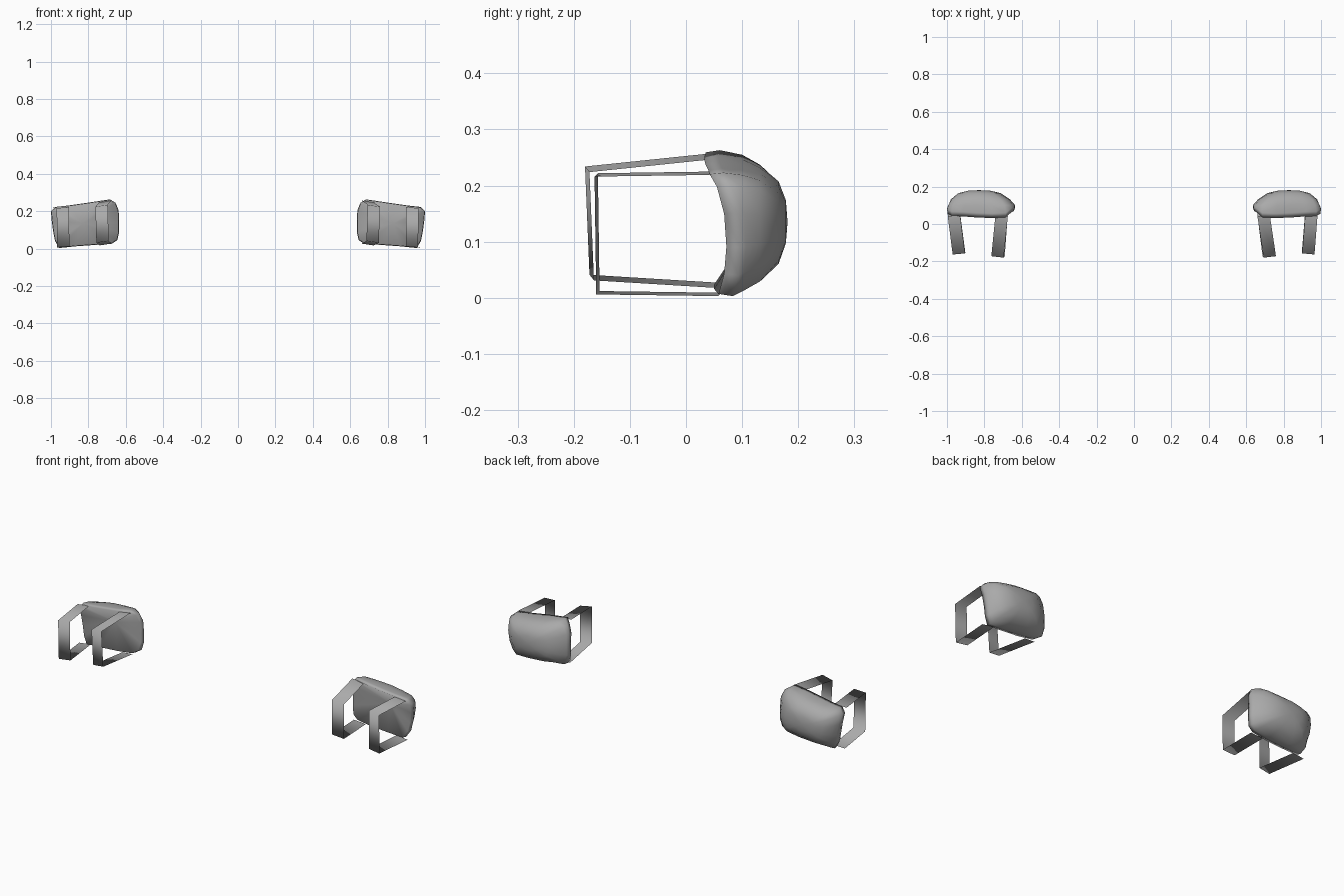
import bpy, bmesh, math
from mathutils import Vector

if "Cube" in bpy.data.objects:
    bpy.data.objects.remove(bpy.data.objects["Cube"])

grey = bpy.data.materials.new("plain grey")
grey.diffuse_color = (0.4, 0.4, 0.4, 1)
grey.use_nodes = True
grey.node_tree.nodes["Principled BSDF"].inputs["Base Color"].default_value = grey.diffuse_color

# Pad outline: x, z of the widest loop and y of the open front edge
OUTLINE = [(.636, .14, .075), (.638, .205, .07), (.655, .245, .06), (.685, .263, .035),
           (.76, .252, .032), (.84, .24, .035), (.91, .23, .04), (.975, .223, .042),
           (1.0, .20, .055), (.996, .15, .068), (.988, .09, .072), (.978, .04, .068),
           (.955, .003, .058), (.87, .012, .05), (.76, .02, .05), (.675, .026, .06),
           (.645, .045, .068), (.635, .09, .075)]
CX, CZ = .828, .135
# Dome rings: scale towards the centre, depth, how far the outline turns into an ellipse
RINGS = [(.96, .1, .1), (.87, .132, .35), (.62, .165, .7), (.32, .178, 1)]

# Straps: centre points from pad top, round the front corners, to pad bottom
STRAPS = {
    "inner_strap": ([(.693, .045, .252), (.726, -.176, .229), (.72, -.168, .036), (.692, .06, .022)],
                    Vector((.033, .004, -.005))),
    "outer_strap": ([(.948, .045, .222), (.932, -.16, .219), (.93, -.157, .009), (.948, .06, .006)],
                    Vector((.033, -.003, -.003))),
}


def finish(bm, name, side):
    for v in bm.verts:
        v.co.x *= side
    bmesh.ops.recalc_face_normals(bm, faces=bm.faces)
    for f in bm.faces:
        f.smooth = True
    mesh = bpy.data.meshes.new(name)
    bm.to_mesh(mesh)
    bm.free()
    obj = bpy.data.objects.new(name, mesh)
    bpy.context.collection.objects.link(obj)
    mesh.materials.append(grey)
    return obj


def ring_point(x, z, scale, roundness):
    dx, dz = x - CX, z - CZ
    angle = math.atan2(dz / .125, dx / .185)
    dx += (.185 * math.cos(angle) - dx) * roundness
    dz += (.122 * math.sin(angle) - dz) * roundness
    return CX + dx * scale, CZ + dz * scale


def make_pad(name, side):
    bm = bmesh.new()
    n = len(OUTLINE)
    # Front rim, then the widest loop just behind it
    loops = [[bm.verts.new((CX + (x - CX) * .98, y, CZ + (z - CZ) * .97)) for x, z, y in OUTLINE],
             [bm.verts.new((x, y + .025, z)) for x, z, y in OUTLINE]]
    # Rounded back
    for scale, depth, roundness in RINGS:
        loop = []
        for x, z, y in OUTLINE:
            px, pz = ring_point(x, z, scale, roundness)
            loop.append(bm.verts.new((px, max(depth, y + .035), pz)))
        loops.append(loop)
    for a, b in zip(loops, loops[1:]):
        for i in range(n):
            j = (i + 1) % n
            bm.faces.new((a[i], a[j], b[j], b[i]))
    tip = bm.verts.new((CX, .181, CZ))
    # Hollow front fanning in to one deep point
    apex = bm.verts.new((CX, .125, CZ))
    for i in range(n):
        j = (i + 1) % n
        bm.faces.new((loops[-1][i], loops[-1][j], tip))
        bm.faces.new((loops[0][j], loops[0][i], apex))
    return finish(bm, name, side)


def make_strap(name, side, path, half):
    bm = bmesh.new()
    pairs = []
    for p in path:
        p = Vector(p)
        if side < 0:  # the left pair splays slightly outwards towards the pad
            p.x += .004 + .05 * (p.y + .17)
        pairs.append((bm.verts.new(p - half), bm.verts.new(p + half)))
    for (a, b), (c, d) in zip(pairs, pairs[1:]):
        bm.faces.new((a, b, d, c))
    return finish(bm, name, side)


# Mirrored pair
for label, side in (("right", 1), ("left", -1)):
    make_pad(label + "_pad", side)
    for strap, (path, half) in STRAPS.items():
        make_strap(label + "_" + strap, side, path, half)
